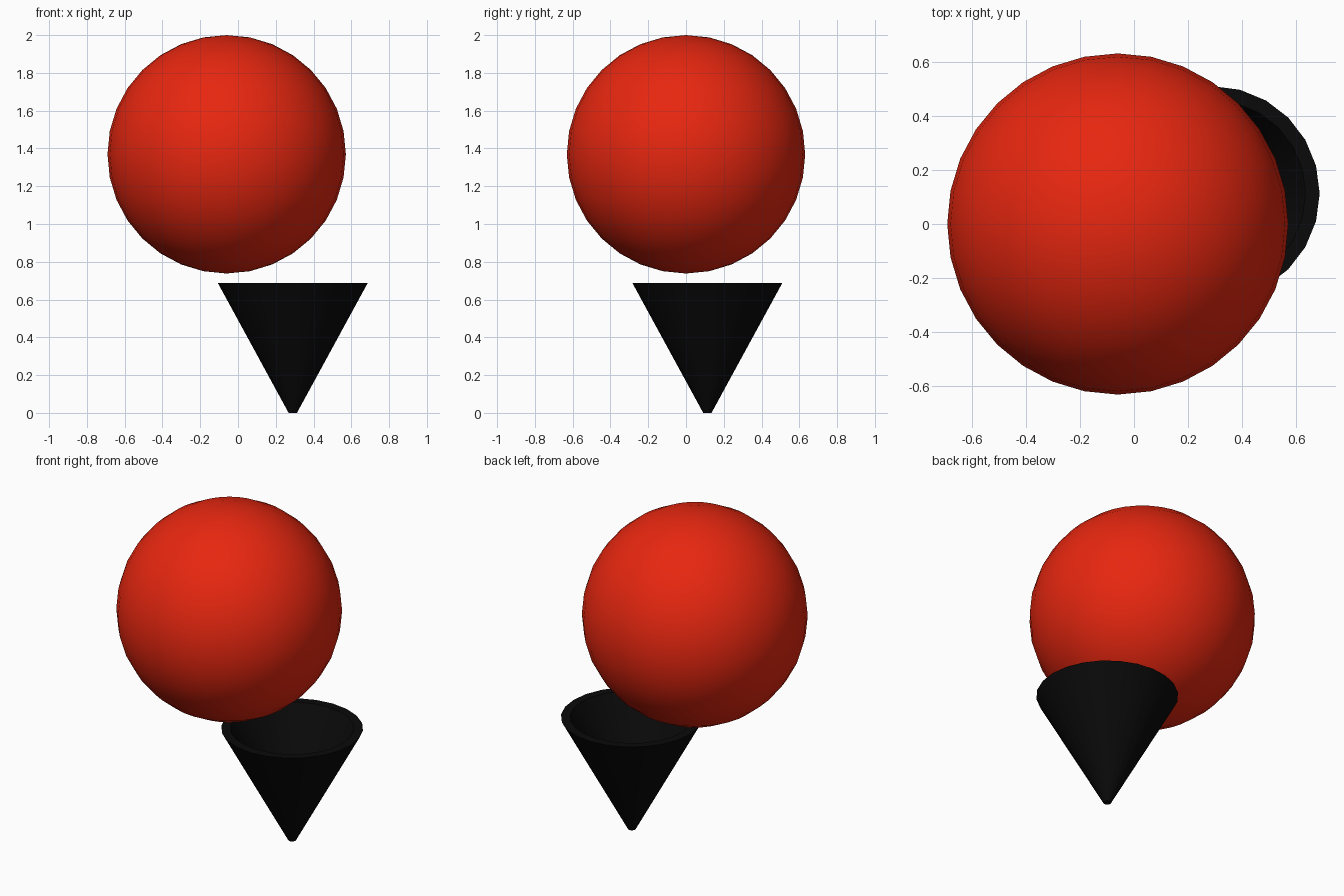
import bpy, bmesh, math

if "Cube" in bpy.data.objects:
    bpy.data.objects.remove(bpy.data.objects["Cube"])

def paint(obj, name, color):
    mat = bpy.data.materials.new(name)
    mat.diffuse_color = color
    mat.use_nodes = True
    mat.node_tree.nodes["Principled BSDF"].inputs["Base Color"].default_value = mat.diffuse_color
    obj.data.materials.append(mat)

def smooth(obj, degrees):
    bpy.ops.object.select_all(action='DESELECT')
    obj.select_set(True)
    bpy.context.view_layer.objects.active = obj
    bpy.ops.object.shade_smooth_by_angle(angle=math.radians(degrees))

def lathe(name, profile, sides, location):
    """Closed solid from (radius, z) rings, capped at both profile ends."""
    bm = bmesh.new()
    rings = []
    for r, z in profile:
        rings.append([bm.verts.new((r * math.cos(a), r * math.sin(a), z))
                      for a in (math.tau * i / sides for i in range(sides))])
    for low, high in zip(rings, rings[1:]):
        for i in range(sides):
            j = (i + 1) % sides
            bm.faces.new((low[i], low[j], high[j], high[i]))
    bm.faces.new(rings[0][::-1])
    bm.faces.new(rings[-1])
    bmesh.ops.recalc_face_normals(bm, faces=bm.faces)
    mesh = bpy.data.meshes.new(name)
    bm.to_mesh(mesh)
    bm.free()
    obj = bpy.data.objects.new(name, mesh)
    obj.location = location
    bpy.context.collection.objects.link(obj)
    return obj

# Large floating ball
bpy.ops.mesh.primitive_uv_sphere_add(segments=32, ring_count=16, radius=0.631,
                                     location=(-0.06, 0, 1.369))
ball = bpy.context.object
ball.name = "ball"
paint(ball, "red", (0.8, 0.02, 0.005, 1))
smooth(ball, 40)

# Hollow cone cup: blunt tip, outer wall, flat rim, inner wall
cone = lathe("cone_cup",
             [(0.022, 0), (0.397, 0.688), (0.345, 0.688), (0.012, 0.077)],
             24, (0.29, 0.113, 0))
paint(cone, "black", (0.003, 0.003, 0.003, 1))
smooth(cone, 40)
